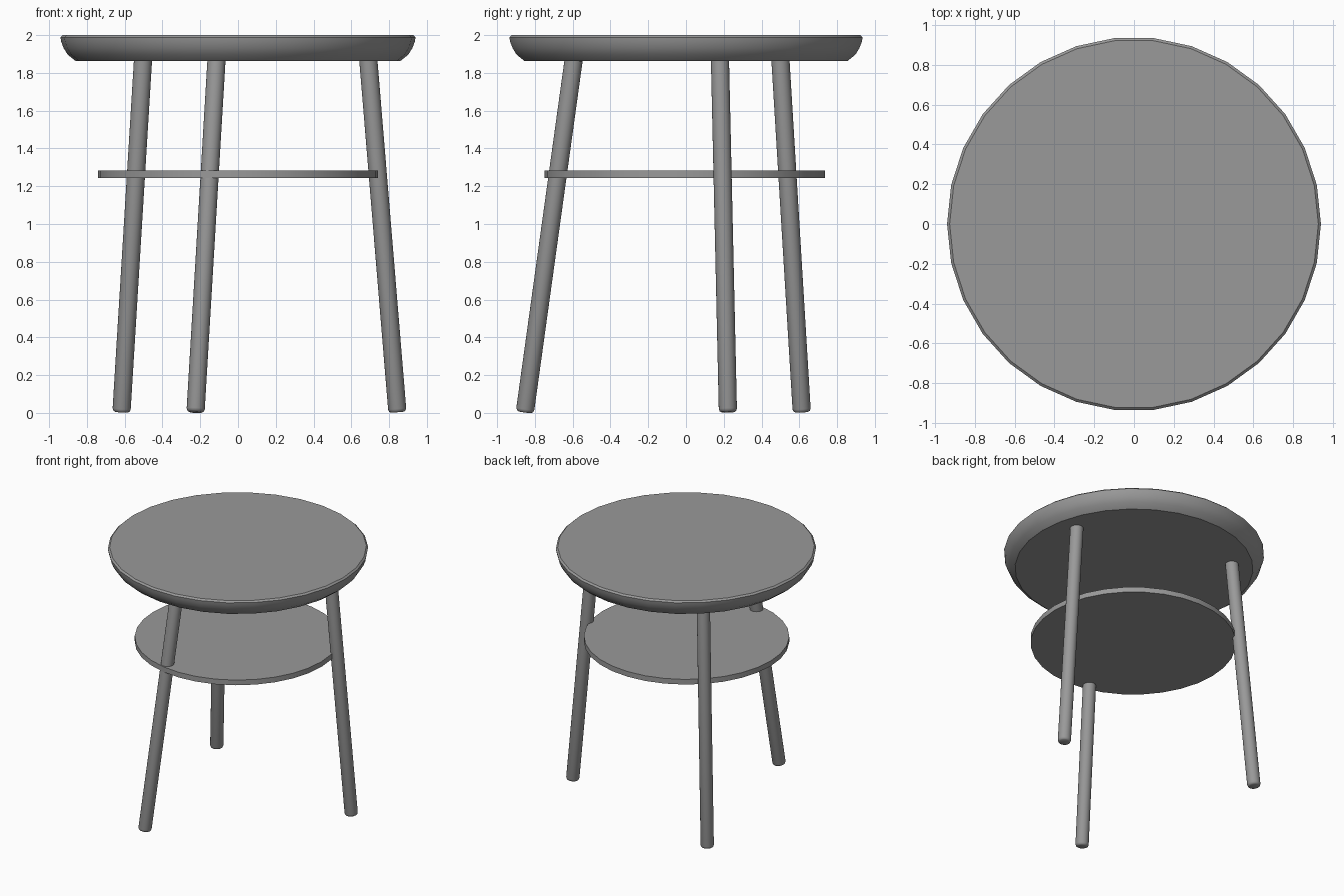
import bpy, bmesh, math
from mathutils import Vector

if "Cube" in bpy.data.objects:
    bpy.data.objects.remove(bpy.data.objects["Cube"])

grey = bpy.data.materials.new("dark_grey")
grey.diffuse_color = (0.32, 0.32, 0.32, 1)
grey.use_nodes = True
grey.node_tree.nodes["Principled BSDF"].inputs["Base Color"].default_value = grey.diffuse_color


def lathe(name, profile, sides, base=(0, 0, 0), axis=(0, 0, 1), smooth=30):
    """Closed solid of revolution from (radius, height) rings, capped at both ends."""
    bm = bmesh.new()
    rot = Vector((0, 0, 1)).rotation_difference(Vector(axis).normalized())
    rings = []
    for r, h in profile:
        ring = []
        for i in range(sides):
            a = 2 * math.pi * i / sides
            p = Vector((r * math.cos(a), r * math.sin(a), h))
            ring.append(bm.verts.new(rot @ p + Vector(base)))
        rings.append(ring)
    for low, high in zip(rings, rings[1:]):
        for i in range(sides):
            j = (i + 1) % sides
            bm.faces.new((low[i], low[j], high[j], high[i]))
    bm.faces.new(rings[0][::-1])
    bm.faces.new(rings[-1])
    mesh = bpy.data.meshes.new(name)
    bm.to_mesh(mesh)
    bm.free()
    mesh.materials.append(grey)
    obj = bpy.data.objects.new(name, mesh)
    bpy.context.collection.objects.link(obj)
    bpy.ops.object.select_all(action='DESELECT')
    obj.select_set(True)
    bpy.context.view_layer.objects.active = obj
    bpy.ops.object.shade_smooth_by_angle(angle=math.radians(smooth))
    return obj


# Round table top with a curved underside edge and small top chamfer
lathe("table_top", [(0.86, 1.863), (0.902, 1.897), (0.923, 1.931),
                    (0.936, 1.965), (0.94, 1.988), (0.927, 2.0)], 30)

# Thin shelf between the legs
lathe("shelf", [(0.742, 1.243), (0.742, 1.284)], 32, base=(0, -0.007, 0))

# Splayed legs with rounded feet: foot (x, y) and where it meets the top (x, y)
legs = {
    "right_leg": ((0.844, 0.222), (0.69, 0.18)),
    "front_leg": ((-0.225, -0.853), (-0.114, -0.595)),
    "back_left_leg": ((-0.617, 0.613), (-0.503, 0.50)),
}
for name, (foot, head) in legs.items():
    start, end = Vector((*foot, 0.004)), Vector((*head, 1.868))
    length = (end - start).length
    lathe(name, [(0.034, 0), (0.043, 0.005), (0.048, 0.018), (0.048, length)],
          24, base=start, axis=end - start, smooth=50)
